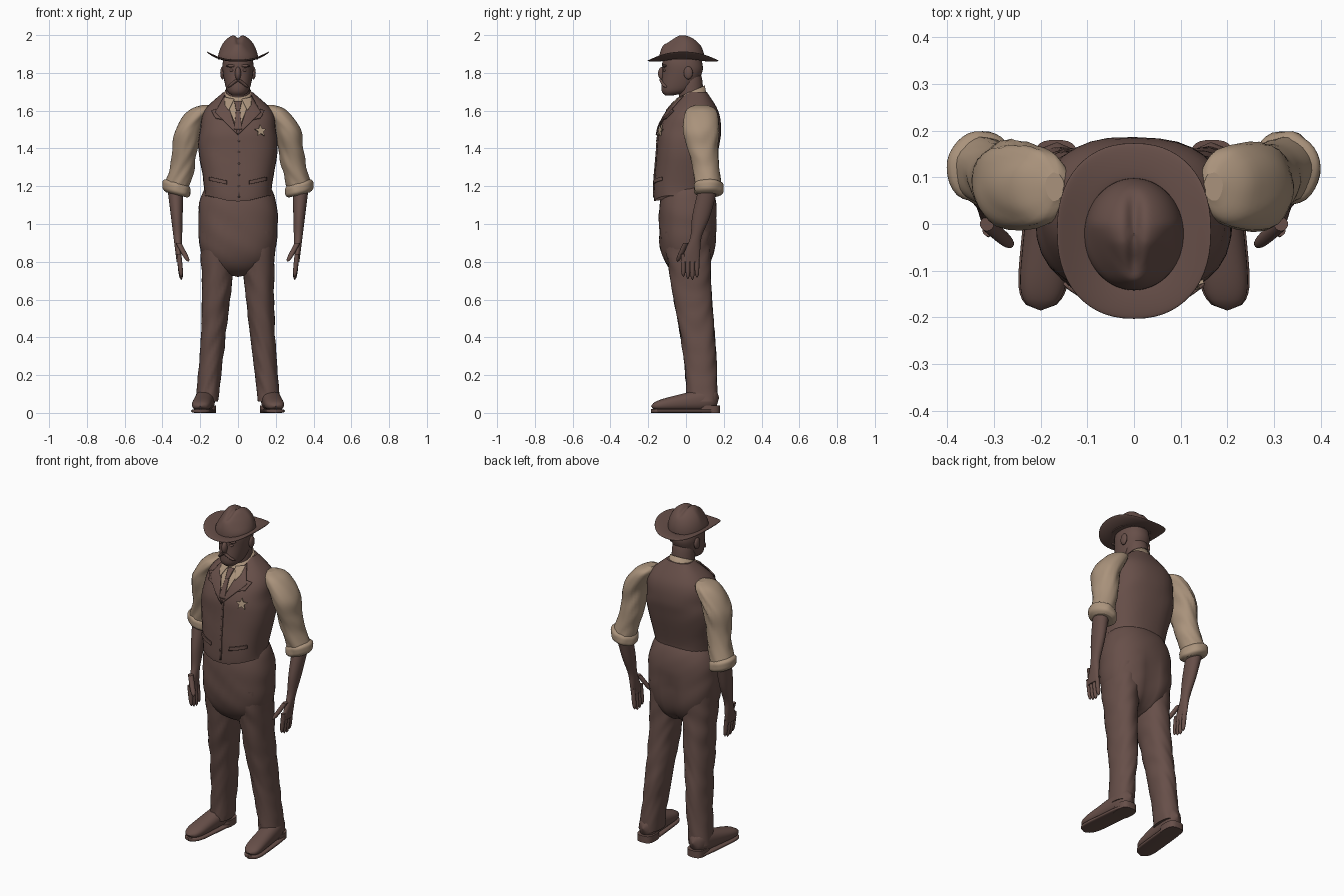
import bpy, bmesh
from math import sin, cos, pi, exp, sqrt
from mathutils import Vector, noise
from mathutils.bvhtree import BVHTree

cube = bpy.data.objects.get("Cube")
if cube:
    bpy.data.objects.remove(cube)


def material(name, red, green, blue):
    mat = bpy.data.materials.new(name)
    mat.use_nodes = True
    mat.diffuse_color = (red, green, blue, 1)
    mat.node_tree.nodes["Principled BSDF"].inputs["Base Color"].default_value = mat.diffuse_color
    return mat


BROWN = material("dark brown", .135, .078, .066)
BEIGE = material("beige cloth", .4, .29, .2)


def clamp(value):
    return max(0, min(1, value))


def steps_between(start, end, count):
    return [start + (end - start) * i / count for i in range(count + 1)]


def finish(name, bm, mat, smooth=True):
    bmesh.ops.recalc_face_normals(bm, faces=bm.faces)
    for face in bm.faces:
        face.smooth = smooth and len(face.verts) < 5
    mesh = bpy.data.meshes.new(name)
    bm.to_mesh(mesh)
    mesh.materials.append(mat)
    ob = bpy.data.objects.new(name, mesh)
    bpy.context.collection.objects.link(ob)
    return ob


def spline(rows, count=6):
    """Smooth in-between rows passing through the given ones."""
    out = []
    last = len(rows) - 1
    for i in range(last):
        near = [rows[max(0, min(last, i + k))] for k in (-1, 0, 1, 2)]
        for t in steps_between(0, 1, count)[:-1]:
            out.append([q + t / 2 * (r - p + t * (2*p - 5*q + 4*r - w + t * (3*(q - r) + w - p)))
                        for p, q, r, w in zip(*near)])
    return out + [rows[-1]]


def loft(name, rows, mat=BROWN, axis="Z", side=1, sides=32, power=2, fold=0, warp=None):
    """Skin elliptical rings (x, y, z, radius_a, radius_b); x may be left out when zero."""
    bm = bmesh.new()
    rings = []
    for row in rows:
        x, y, z, ra, rb = row if len(row) == 5 else (0, *row)
        ring = []
        for i in range(sides):
            angle = 2 * pi * i / sides
            u, v = (abs(f) ** (2 / power) * (1 if f > 0 else -1) for f in (cos(angle), sin(angle)))
            scale = 1 + fold * noise.noise(Vector((u + side, v, z * 13 + u * 2)))
            u, v = u * max(ra, .001) * scale, v * max(rb, .001) * scale
            offset = (u, 0, v) if axis == "Y" else (u, v, 0)
            co = Vector((x, y, z)) + Vector(offset)
            if warp:
                co = warp(co)
            co.x *= side
            ring.append(bm.verts.new(co))
        rings.append(ring)
    for low, high in zip(rings, rings[1:]):
        for i in range(sides):
            bm.faces.new((low[i - 1], low[i], high[i], high[i - 1]))
    bm.faces.new(rings[0])
    bm.faces.new(rings[-1])
    finish(name, bm, mat)
    return bm


def ball(name, centre, radii, side=1, bottom=-1, sides=24, warp=None):
    """Ellipsoid, or the dome of one when bottom is zero."""
    x, y, z = centre
    rx, ry, rz = radii
    rows = [(x, y, z + rz * sin(a), rx * cos(a), ry * cos(a))
            for a in steps_between(bottom * pi / 2, pi / 2, 16)]
    loft(name, rows, side=side, sides=sides, warp=warp)


def tube(name, start, end, radius, side=1):
    """Straight limb with a rounded tip."""
    rows = []
    for t in steps_between(0, 1, 12):
        size = radius * sqrt(1 - t ** 6)
        rows.append((*Vector(start).lerp(Vector(end), t), size, size))
    loft(name, rows, side=side, sides=16)


# Vest, with a hem that dips to two points at the front
def hem(co):
    if co.y < 0:
        dip = clamp(1 - abs(abs(co.x) - .02) / .14)
        co.z -= .035 * dip * clamp((1.22 - co.z) / .06)
    return co


vest = loft("vest", spline([
    (-.015, 1.15, .18, .155), (-.02, 1.2, .18, .15), (.01, 1.4, .21, .163), (.022, 1.5, .2, .164),
    (.04, 1.6, .18, .13), (.055, 1.7, .075, .055)]), power=2.5, fold=.02, warp=hem)
chest = BVHTree.FromBMesh(vest)


def on_chest(x, z):
    return chest.ray_cast(Vector((x, -1, z)), Vector((0, 1, 0)))


def patch(name, corners, lift, mat=BROWN, side=1, count=10):
    """Thin four-cornered plate in (x, z) laid over the chest."""
    bm = bmesh.new()
    a, b, c, d = (Vector(p) for p in corners)
    grid = []
    for s in steps_between(0, 1, count):
        line = []
        for t in steps_between(0, 1, count):
            p = a.lerp(b, s).lerp(d.lerp(c, s), t)
            hit = on_chest(p.x * side, p.y)[0]
            line.append(bm.verts.new((p.x * side, (hit.y if hit else 0) - lift, p.y)))
        grid.append(line)
    for one, two in zip(grid, grid[1:]):
        for j in range(count):
            bm.faces.new((one[j], one[j + 1], two[j + 1], two[j]))
    plate = finish(name, bm, mat).modifiers.new("thickness", "SOLIDIFY")
    plate.thickness, plate.offset = .007, 0


# Shirt front, tie and vest closure
patch("shirt_front", [(-.07, 1.66), (.07, 1.66), (.01, 1.52), (-.01, 1.52)], .004, BEIGE)
patch("tie_knot", [(-.02, 1.65), (.02, 1.65), (.01, 1.6), (-.01, 1.6)], .014)
patch("tie_blade", [(-.01, 1.61), (.01, 1.61), (.02, 1.5), (-.02, 1.5)], .01)
patch("vest_placket", [(0, 1.5), (.01, 1.5), (.01, 1.14), (0, 1.14)], .002)
for z in steps_between(1.2, 1.44, 4):
    ball("vest_button", (.005, on_chest(.005, z)[0].y - .003, z), (.006, .005, .006), sides=10)

# Star badge
hit, normal = on_chest(.116, 1.49)[:2]
turn = normal.to_track_quat("Z", "Y")
bm = bmesh.new()
outline = []
for i in range(10):
    radius = .015 if i % 2 else .034
    flat = Vector((sin(i * pi / 5), cos(i * pi / 5), 0)) * radius
    outline.append(bm.verts.new(hit + turn @ flat + normal * .006))
bm.faces.new(outline)
finish("star_badge", bm, BEIGE, False).modifiers.new("thickness", "SOLIDIFY").thickness = .008


# Trouser seat with a centre crease behind
def crease(co):
    if co.y > 0:
        co.y -= .022 * exp(-(co.x / .025) ** 2) * clamp((1.06 - co.z) * 10)
    return co


seat_rows = []
for u in steps_between(-1, 1, 30):
    size = sqrt(1 - abs(u) ** 3)
    seat_rows.append((.01, 1 + .28 * u, .21 * size, .153 * size))
loft("trouser_seat", seat_rows, power=2.3, fold=.03, warp=crease)

# Rules for the paired limbs, each from one end to the other
leg_rows = [(.165 - .06 * sin(t * pi / 2), .048 + .037 * cos(t * pi), .06 + .9 * t,
             .06 + .04 * t * t, .08 + .045 * t ** 1.5) for t in steps_between(0, 1, 48)]
forearm_rows = [(.332 - .02 * t, .12 - .1 * t, 1.2 - .4 * t, .043 - .03 * t,
                 .05 - .02 * exp(-((t - .68) / .2) ** 2)) for t in steps_between(0, 1, 24)]
shoe_rows, sole_rows = [], []
for t in steps_between(0, 1, 30):
    end = sqrt(1 - abs(2 * t - 1) ** 6)
    height = .07 - .045 * t
    x, y = .165 + .035 * t, .175 - .36 * t
    shoe_rows.append((x, y, .01 + height, .052 * end, height * end))
    sole_rows.append((x, y, .01, .056 * end, .01))
cuff_rows = []
for u in steps_between(-1, 1, 12):
    size = .055 + .02 * (1 - u ** 4)
    cuff_rows.append((.325, .12, 1.19 + .035 * u, size, size * 1.07))
sleeve_rows = spline([
    (.17, .08, 1.63, .02, .03), (.2, .08, 1.6, .06, .08), (.263, .08, 1.5, .07, .095),
    (.28, .09, 1.4, .066, .08), (.295, .105, 1.3, .066, .07), (.325, .12, 1.2, .068, .07)])


def cuff_tilt(co):
    co.z += (co.x - .33) / 4
    return co


for word, s in (("left", 1), ("right", -1)):
    # Vest and collar trim
    patch(word + "_lapel", [(.07, 1.68), (.12, 1.59), (.09, 1.56), (0, 1.47)], .009, side=s)
    patch(word + "_lapel_tip", [(.1, 1.61), (.14, 1.6), (.12, 1.56), (.07, 1.55)], .007, side=s)
    patch(word + "_collar_point", [(.02, 1.66), (.07, 1.67), (.07, 1.63), (.05, 1.6)],
          .011, BEIGE, s)
    patch(word + "_pocket", [(.06, 1.23), (.15, 1.25), (.15, 1.23), (.06, 1.21)], .006, side=s)

    # Legs and shoes
    loft(word + "_trouser_leg", leg_rows, side=s, power=2.2, fold=.09)
    loft(word + "_shoe", shoe_rows, axis="Y", side=s, power=2.3)
    loft(word + "_sole", sole_rows, axis="Y", side=s, power=4)
    loft(word + "_heel", [(.167, .12, z, .05, .06) for z in (0, .04)], side=s, power=3)

    # Arms and hands
    loft(word + "_sleeve", sleeve_rows, BEIGE, side=s, fold=.12)
    loft(word + "_rolled_cuff", cuff_rows, BEIGE, side=s, fold=.09, warp=cuff_tilt)
    loft(word + "_forearm_and_palm", forearm_rows, side=s)
    for i in range(4):
        y = i * .024 - .014
        tip = .7 + .012 * abs(i - 1.7)
        tube(word + "_finger", (.312, y, .84), (.3, y, tip), .0125, s)
    tube(word + "_thumb", (.315, 0, .9), (.262, -.046, .8), .015, s)

    # Face details
    ball(word + "_ear", (.082, .012, 1.8), (.012, .024, .034), s)
    ball(word + "_eye", (.033, -.112, 1.814), (.014, .01, .008), s)
    ball(word + "_brow", (.034, -.113, 1.837), (.03, .014, .008), s)
    tube(word + "_moustache", (0, -.13, 1.766), (.052, -.107, 1.722), .014, s)

# Head, neck and collar
loft("head", spline([(-.09, 1.68, .03, .02), (-.05, 1.71, .06, .08), (-.02, 1.8, .08, .105),
                     (-.02, 1.86, .08, .105), (-.02, 1.92, .06, .09)]), power=2.2)
tube("neck", (0, .03, 1.62), (0, .02, 1.84), .065)
ball("nose", (0, -.125, 1.797), (.016, .023, .035))


def collar_tilt(co):
    co.z += .45 * (co.y - .025)
    return co


loft("shirt_collar", [(.025, 1.645, .09, .085), (.025, 1.7, .07, .074), (.025, 1.7, .06, .066)],
     BEIGE, warp=collar_tilt)


# Hat: curled brim and pinched crown
def curl(co):
    co.z += .047 * (abs(co.x) / .165) ** 2.5
    return co


def pinch(co):
    co.x *= 1 - clamp(-co.y * 10) / 2 * clamp((co.z - 1.89) / .08)
    drop = .02 * exp(-(co.x / .016) ** 2) + max(0, -co.y - .04) / 5
    co.z -= clamp((co.z - 1.95) / .04) * drop
    return co


brim_rows = [(-.015, 1.865 + .006 * sin(a), .125 + .04 * cos(a), .148 + .04 * cos(a))
             for a in steps_between(-pi, pi, 32)]
loft("hat_brim", brim_rows, sides=56, power=2.25, warp=curl)
ball("hat_crown", (0, -.022, 1.87), (.107, .12, .135), bottom=0, sides=56, warp=pinch)
